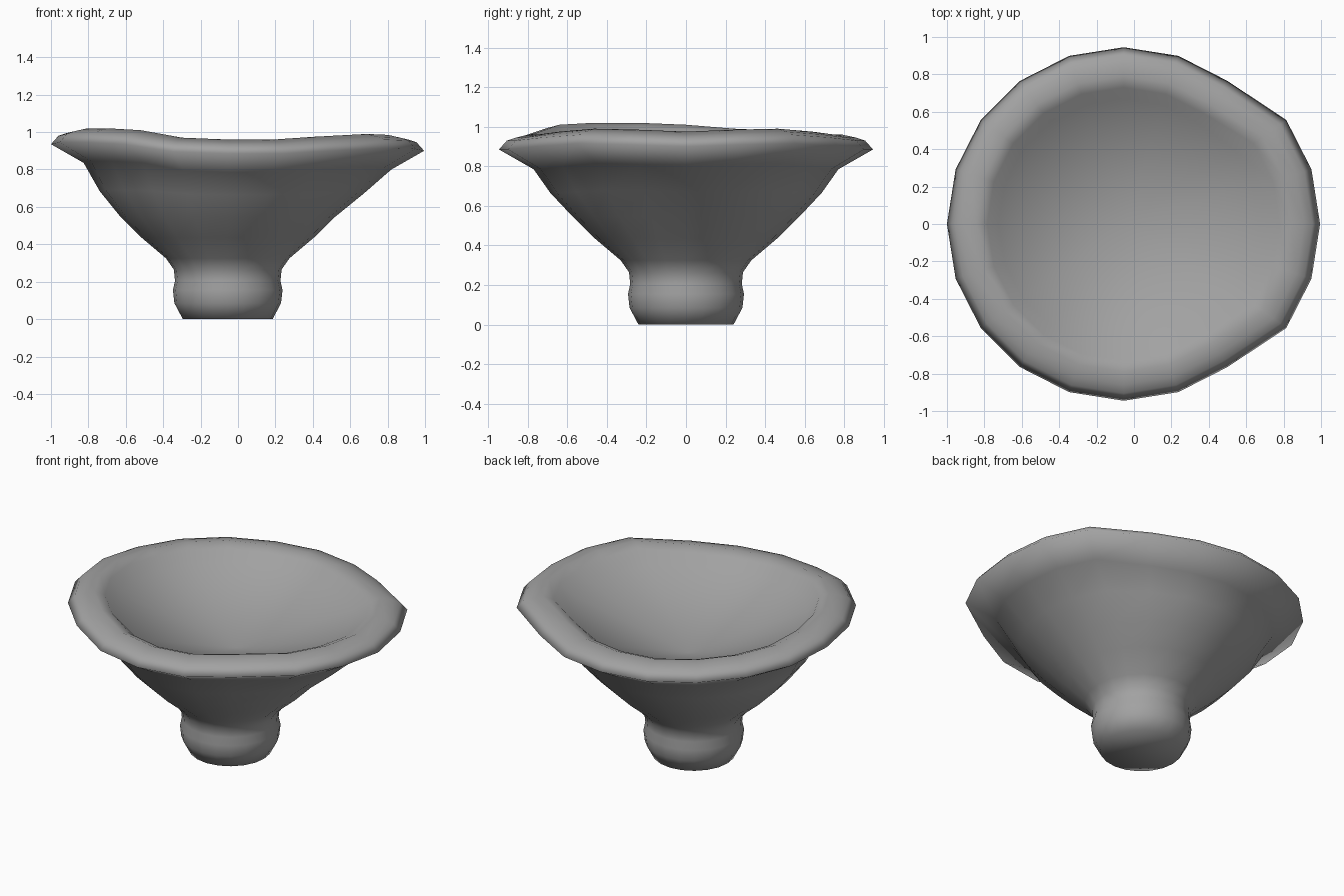
import bpy
import bmesh
from math import cos, sin, tau

cube = bpy.data.objects.get("Cube")
if cube:
    bpy.data.objects.remove(cube)

SIDES = 20
CENTRE_X = -0.055

# Single grey material
grey = bpy.data.materials.new("stone grey")
grey.use_nodes = True
colour = (0.36, 0.36, 0.36, 1)
grey.diffuse_color = colour
grey.node_tree.nodes["Principled BSDF"].inputs["Base Color"].default_value = colour

# Profile: radius, height, and how strongly the rim's warp acts on the ring
profile = [
    (0.24, 0.0, 0), (0.285, 0.085, 0), (0.293, 0.155, 0), (0.282, 0.205, 0),
    (0.288, 0.265, 0), (0.33, 0.325, 0), (0.46, 0.435, 0), (0.572, 0.545, 0),
    (0.685, 0.665, 0.4), (0.77, 0.785, 1),
    (0.945, 0.885, 1), (0.905, 0.93, 1), (0.86, 0.945, 1), (0.79, 0.96, 1),
    (0.73, 0.935, 1), (0.67, 0.885, 0.5),
]
# Uneven rim height around the bowl, starting at +x and going to the back
lift = [.015, .025, .03, .015, 0, 0, 0, .01, .02, .03,
        .05, .06, .06, .05, .01, 0, 0, .015, .03, .025]

bm = bmesh.new()
rings = []
for radius, height, warp in profile:
    ring = []
    for i in range(SIDES):
        a = tau * i / SIDES
        # The rim is pulled outward on the +x side
        pull = 0.105 * warp if min(i, SIDES - i) <= 2 else 0
        ring.append(bm.verts.new((CENTRE_X + radius * cos(a) + pull,
                                  radius * sin(a),
                                  height + lift[i] * warp)))
    rings.append(ring)

# Walls between neighbouring rings
for low, high in zip(rings, rings[1:]):
    for i in range(SIDES):
        j = (i + 1) % SIDES
        bm.faces.new((low[i], low[j], high[j], high[i]))

# Flat foot and the shallow cone inside the bowl
bm.faces.new(rings[0][::-1])
apex = bm.verts.new((-0.03, 0.02, 0.65))
for i in range(SIDES):
    bm.faces.new((rings[-1][i], rings[-1][(i + 1) % SIDES], apex))

bmesh.ops.recalc_face_normals(bm, faces=bm.faces[:])
for face in bm.faces:
    face.smooth = True

mesh = bpy.data.meshes.new("footed_bowl")
bm.to_mesh(mesh)
bm.free()
mesh.materials.append(grey)
bowl = bpy.data.objects.new("footed_bowl", mesh)
bpy.context.collection.objects.link(bowl)
